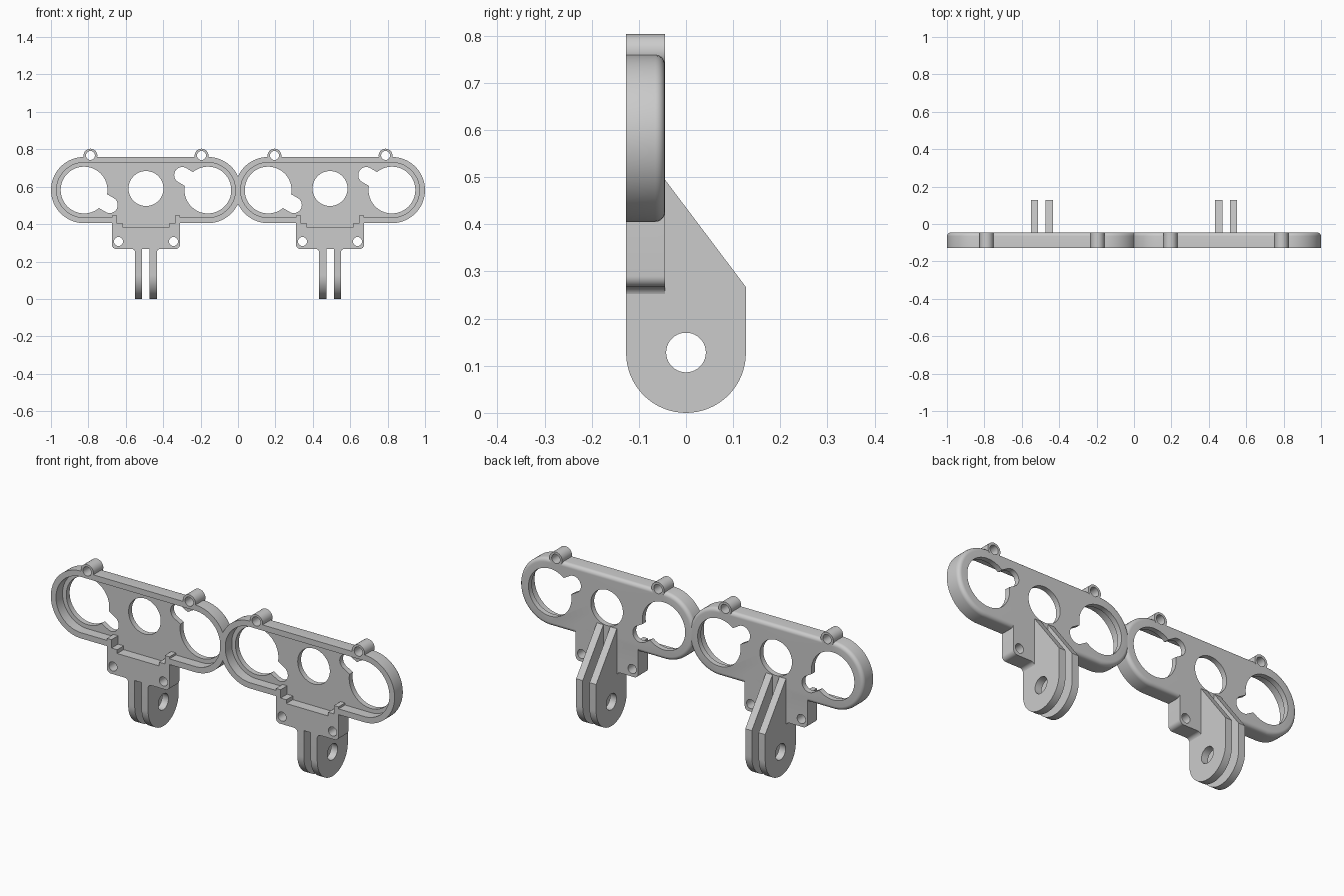
import bpy, bmesh
from math import cos, sin, pi, radians
from mathutils import Vector

cube = bpy.data.objects.get("Cube")
if cube:
    bpy.data.objects.remove(cube, do_unlink=True)

FRONT, BACK, FLOOR = -0.127, -0.045, -0.073
MID_Z, REACH, RADIUS = 0.582, 0.331, 0.177
FOOT = 0.127

grey = bpy.data.materials.new("plain grey")
grey.use_nodes = True
grey.diffuse_color = (0.6, 0.6, 0.6, 1)
grey.node_tree.nodes["Principled BSDF"].inputs["Base Color"].default_value = grey.diffuse_color


def stadium(cx, cz, r, half=0.0, n=64):
    """Outline of a circle, or of a slot when half is above zero."""
    angles = [(i + 0.5) / n * 2 * pi for i in range(n)]
    return [(cx + r * cos(a) + (half if cos(a) > 0 else -half), cz + r * sin(a)) for a in angles]


def capsule(start, end, r, n=48):
    """Slot outline between two points."""
    d = Vector(end) - Vector(start)
    mid, u = (Vector(start) + Vector(end)) / 2, d.normalized()
    return [(mid.x + p * u.x - q * u.y, mid.y + p * u.y + q * u.x)
            for p, q in stadium(0, 0, r, d.length / 2, n)]


def rect(x0, x1, z0, z1):
    return [(x0, z0), (x1, z0), (x1, z1), (x0, z1)]


def arc(cx, cz, r, a0, a1, n=8):
    steps = [radians(a0 + (a1 - a0) * i / n) for i in range(n + 1)]
    return [(cx + r * cos(a), cz + r * sin(a)) for a in steps]


def loft(name, rings, along_x=False):
    """Solid through (depth, outline) rings, along y or along x."""
    bm = bmesh.new()
    loops = [[bm.verts.new((d, a, b) if along_x else (a, d, b)) for a, b in outline]
             for d, outline in rings]
    bm.faces.new(loops[0])
    bm.faces.new(loops[-1][::-1])
    for low, high in zip(loops, loops[1:]):
        for i in range(len(low)):
            j = (i + 1) % len(low)
            bm.faces.new((low[i], low[j], high[j], high[i]))
    bmesh.ops.recalc_face_normals(bm, faces=bm.faces[:])
    mesh = bpy.data.meshes.new(name)
    bm.to_mesh(mesh)
    bm.free()
    mesh.materials.append(grey)
    obj = bpy.data.objects.new(name, mesh)
    bpy.context.collection.objects.link(obj)
    return obj


def combine(target, tool, operation):
    mod = target.modifiers.new("combine", "BOOLEAN")
    mod.operation, mod.solver, mod.object = operation, "EXACT", tool
    bpy.context.view_layer.objects.active = target
    bpy.ops.object.modifier_apply(modifier=mod.name)
    bpy.data.objects.remove(tool, do_unlink=True)


def add(target, outline, y0=FRONT, y1=BACK):
    combine(target, loft("addition", [(y0, outline), (y1, outline)]), "UNION")


def cut(target, outline, y0=-0.2, y1=0.1):
    combine(target, loft("cutter", [(y0, outline), (y1, outline)]), "DIFFERENCE")


# Long rounded shell with a softened back edge
ROUND = 0.02
rings = [(FRONT, stadium(0, MID_Z, RADIUS, REACH))]
for inset, depth in arc(0, 0, ROUND, 0, 90, 6):
    rings.append((BACK - ROUND + depth, stadium(0, MID_Z, RADIUS - ROUND + inset, REACH)))
shell = loft("bracket_shell", rings)

# Mounting plate with rounded corners and small fillets beside the prongs
half = ([(0.045, 0.267), (0.045, 0.246)] + arc(0.078, 0.246, 0.021, 180, 90)
        + arc(0.159, 0.29, 0.023, -90, 0) + [(0.182, 0.45)])
add(shell, half + [(-x, z) for x, z in reversed(half)])

# Screw bosses on the top edge
for side in (-1, 1):
    add(shell, stadium(side * 0.297, 0.766, 0.037, n=40))

# Open front cavity and the stepped notch above the plate
cut(shell, stadium(0, MID_Z, 0.147, REACH), y1=FLOOR)
cut(shell, rect(-0.155, 0.155, 0.402, 0.47), y1=FLOOR)
cut(shell, rect(-0.122, 0.122, 0.382, 0.45), y1=FLOOR)

# Small posts at both ends of the notch
for side in (-1, 1):
    add(shell, rect(*sorted((side * 0.155, side * 0.182)), 0.41, 0.446), y1=FLOOR + 0.01)

# Round windows, keyhole slots and screw holes
cut(shell, stadium(0, 0.59, 0.0935))
for side in (-1, 1):
    centre = (side * REACH, MID_Z)
    cut(shell, stadium(*centre, 0.125))
    cut(shell, capsule(centre, (side * 0.194, MID_Z + side * 0.08), 0.043))
    cut(shell, stadium(side * 0.297, 0.767, 0.024, n=32))
    cut(shell, stadium(side * 0.147, 0.307, 0.024, n=32))

# Hinge prong: rounded foot, pin hole and sloping back brace
profile = arc(0, FOOT, FOOT, 180, 360, 32) + [
    (FOOT, 0.267), (BACK, 0.495), (FLOOR + 0.01, 0.495), (FLOOR + 0.01, 0.3), (FRONT, 0.3)]
prong = loft("hinge_prong", [(0.02, profile), (0.058, profile)], along_x=True)
pin = stadium(0, FOOT + 0.001, 0.042, n=48)
combine(prong, loft("cutter", [(-0.1, pin), (0.1, pin)], along_x=True), "DIFFERENCE")

# Smooth shading on the curves only
bpy.ops.object.select_all(action="DESELECT")
for obj in (shell, prong):
    obj.select_set(True)
bpy.context.view_layer.objects.active = shell
bpy.ops.object.shade_smooth_by_angle(angle=radians(30))


def place(source, name, x):
    obj = bpy.data.objects.new(name, source.data)
    obj.location.x = x
    bpy.context.collection.objects.link(obj)


# Two identical brackets side by side
for label, x in (("right", -0.492), ("left", 0.492)):
    place(shell, label + "_bracket", x)
    place(prong, label + "_outer_prong", x)
    place(prong, label + "_inner_prong", x - 0.078)
for obj in (shell, prong):
    bpy.data.objects.remove(obj, do_unlink=True)
